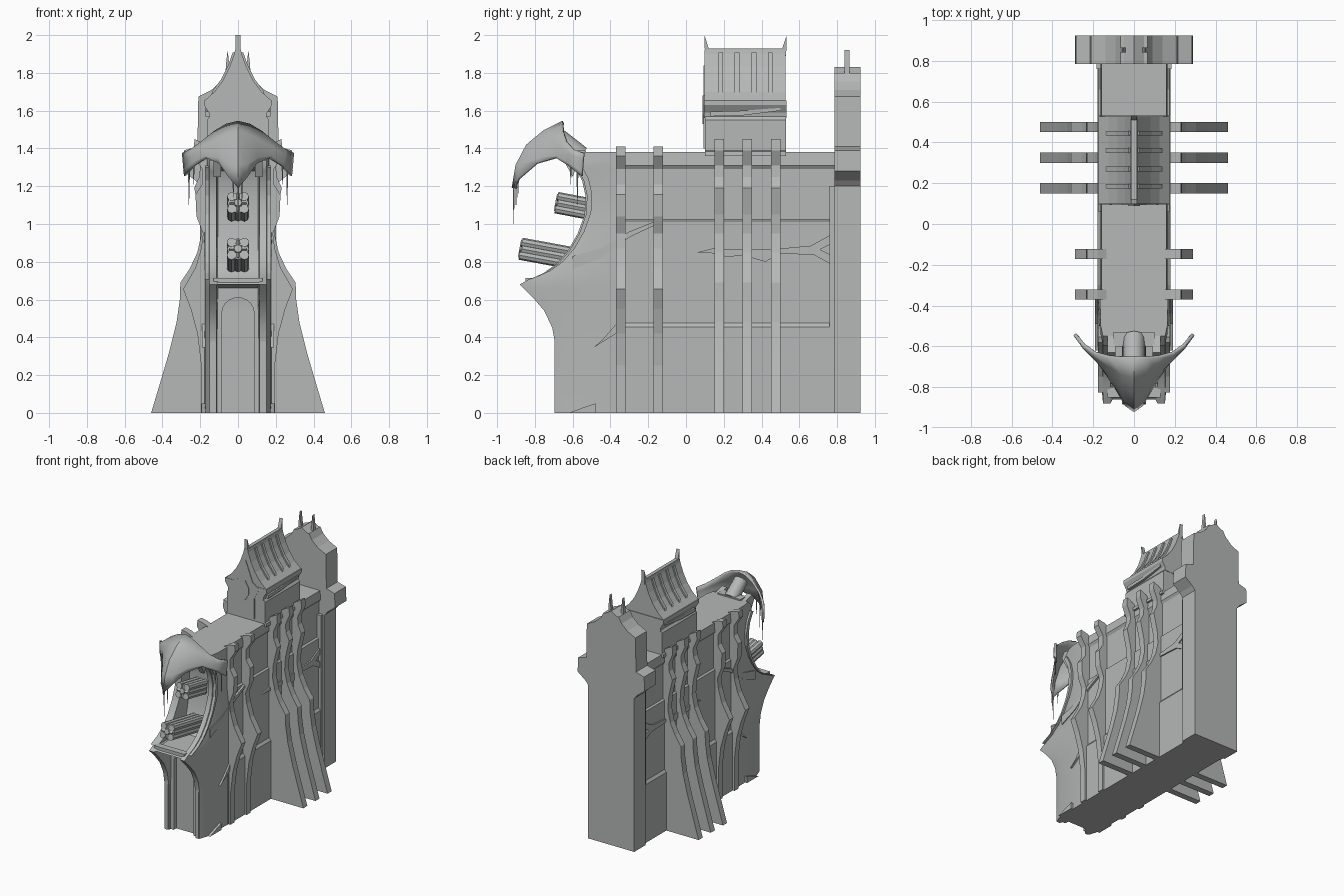
import bpy, bmesh, math
from mathutils import Vector

stone = bpy.data.materials.new("dark_stone")
stone.diffuse_color = (0.46, 0.48, 0.47, 1)


def finish(name, bm):
    bmesh.ops.remove_doubles(bm, verts=bm.verts, dist=0.0001)
    bmesh.ops.recalc_face_normals(bm, faces=bm.faces)
    me = bpy.data.meshes.new(name)
    bm.to_mesh(me)
    bm.free()
    me.materials.append(stone)
    ob = bpy.data.objects.new(name, me)
    bpy.context.collection.objects.link(ob)
    return ob


def smooth(ob, angle):
    bpy.ops.object.select_all(action="DESELECT")
    ob.select_set(True)
    bpy.context.view_layer.objects.active = ob
    bpy.ops.object.shade_smooth_by_angle(angle=math.radians(angle))


def prism(name, pts, a, b, axis="y"):
    """Extrude a flat outline; (x, z) along y, or (y, z) along x."""
    bm = bmesh.new()
    def put(p, t):
        return (p[0], t, p[1]) if axis == "y" else (t, p[0], p[1])
    f = bm.faces.new([bm.verts.new(put(p, a)) for p in pts])
    r = bmesh.ops.extrude_face_region(bm, geom=[f])
    d = Vector((0, b - a, 0)) if axis == "y" else Vector((b - a, 0, 0))
    for v in r["geom"]:
        if isinstance(v, bmesh.types.BMVert):
            v.co += d
    return finish(name, bm)


def sym(half):
    """Mirror a half outline (x >= 0, bottom to top) to a closed outline."""
    return half + [(-x, z) for x, z in reversed(half) if x > 0]


def box(name, x0, x1, y0, y1, z0, z1):
    return prism(name, [(x0, z0), (x1, z0), (x1, z1), (x0, z1)], y0, y1)


def rod(name, p, q, r1, r2, sides=8):
    p, q = Vector(p), Vector(q)
    bm = bmesh.new()
    bmesh.ops.create_cone(bm, cap_ends=True, segments=sides, radius1=r1, radius2=r2, depth=(q - p).length)
    rot = Vector((0, 0, 1)).rotation_difference(q - p).to_matrix()
    for v in bm.verts:
        v.co = rot @ v.co + (p + q) / 2
    return finish(name, bm)


# Main wall with stepped sides
prism("main_wall", sym([(0.18, 0), (0.18, 0.455), (0.165, 0.475), (0.165, 1.015), (0.152, 1.025),
                        (0.152, 1.29), (0.165, 1.31), (0.16, 1.38)]), -0.38, 0.80)
for s in (-1, 1):
    box("rear_pilaster", s * 0.15, s * 0.185, 0.76, 0.80, 0, 1.2)

# Rear slab with flared shoulders and concave top
slab = [(0.2, 0), (0.2, 1.2), (0.225, 1.23), (0.29, 1.28), (0.285, 1.39), (0.215, 1.41), (0.21, 1.675),
        (0.14, 1.71), (0.09, 1.755), (0.065, 1.80), (0.05, 1.80), (0.0, 1.83)]
prism("rear_slab", sym(slab), 0.785, 0.925)
for s in (-1, 1):
    prism("rear_spike", [(s * 0.04, 1.78), (s * 0.068, 1.78), (s * 0.062, 1.86), (s * 0.055, 1.92), (s * 0.048, 1.86)], 0.84, 0.865)

# Buttress fins
big = [(0.1, 0), (0.46, 0), (0.415, 0.15), (0.365, 0.32), (0.325, 0.48), (0.308, 0.6), (0.305, 0.69),
       (0.255, 0.765), (0.215, 0.85), (0.193, 0.95), (0.2, 1.05), (0.232, 1.19), (0.205, 1.25),
       (0.2, 1.31), (0.235, 1.39), (0.23, 1.45), (0.19, 1.43), (0.1, 1.37)]
small = [(0.09, 0), (0.195, 0), (0.195, 0.25), (0.215, 0.42), (0.25, 0.55), (0.29, 0.655),
         (0.225, 0.77), (0.195, 0.87), (0.185, 0.95), (0.22, 1.04), (0.225, 1.155),
         (0.19, 1.21), (0.19, 1.29), (0.235, 1.36), (0.23, 1.41), (0.18, 1.40), (0.09, 1.36)]
for outline, ys in ((big, (0.175, 0.325, 0.475)), (small, (-0.345, -0.147))):
    for y in ys:
        for s in (-1, 1):
            prism("buttress_fin", [(s * x, z) for x, z in outline], y - 0.025, y + 0.025)

# Tower: walls, eaves, concave roof
prism("tower_wall", sym([(0.178, 1.36), (0.175, 1.385), (0.165, 1.39), (0.165, 1.55), (0.15, 1.57)]), 0.1, 0.53)
prism("tower_eaves", sym([(0.15, 1.56), (0.155, 1.59), (0.18, 1.63), (0.18, 1.655)]), 0.095, 0.533)
roof = [(0.18, 1.65), (0.125, 1.70), (0.08, 1.76), (0.045, 1.83), (0.02, 1.90), (0.015, 1.925)]
prism("tower_roof", sym(roof), 0.098, 0.528)
for y in (0.185, 0.27, 0.36, 0.445):
    prism("roof_rib", sym([(0.15, 1.66)] + [(x + 0.008, z + 0.008) for x, z in roof[1:-1]]), y - 0.012, y + 0.012)
prism("roof_ridge", [(0.1, 1.89), (0.53, 1.89), (0.533, 2.0), (0.51, 1.93), (0.12, 1.93), (0.098, 2.0)], -0.014, 0.014, "x")
prism("gable_frame", sym([(0.075, 1.40), (0.075, 1.56), (0.12, 1.64), (0.06, 1.68), (0.03, 1.76), (0, 1.84)]), 0.093, 0.12)
prism("gable_window", sym([(0.0, 1.53), (0.03, 1.58), (0.028, 1.63), (0.0, 1.68)]), 0.088, 0.10)
for s in (-1, 1):
    prism("eaves_carving", [(0.13, 1.57), (0.3, 1.575), (0.5, 1.60), (0.5, 1.615), (0.3, 1.60), (0.13, 1.595)], s * 0.15, s * 0.172, "x")

# Prow: lofted levels of (height, front edge, centre depth)
levels = [(0, -.69, -.64), (.35, -.69, -.64), (.45, -.708, -.64), (.54, -.75, -.64), (.61, -.81, -.64),
          (.66, -.86, -.65), (.68, -.88, -.86), (.705, -.835, -.835), (.715, -.81, -.56), (.74, -.755, -.53),
          (.79, -.685, -.5), (.86, -.625, -.48), (.95, -.573, -.46), (1.05, -.537, -.45), (1.15, -.532, -.45),
          (1.23, -.55, -.46), (1.28, -.578, -.48), (1.30, -.59, -.59), (1.335, -.595, -.595), (1.38, -.55, -.55)]
bm = bmesh.new()
rings = []
for z, yf, yc in levels:
    t = 0.172 if z < 1.0 else 0.165
    half = [(0.105, yc), (0.115, yf), (0.152, yf), (t, max(yf + 0.06, -0.65)), (0.178 if z < 1 else 0.166, -0.33)]
    full = half + [(-x, y) for x, y in reversed(half)]
    rings.append([bm.verts.new((x, y, z)) for x, y in full])
for a, b in zip(rings, rings[1:]):
    for i in range(len(a)):
        j = (i + 1) % len(a)
        bm.faces.new((a[i], a[j], b[j], b[i]))
bm.faces.new(rings[0])
bm.faces.new(rings[-1])
smooth(finish("prow", bm), 28)

# Raised frame around the mouth, and side mouldings
for s in (-1, 1):
    path = [(z, yf) for z, yf, yc in levels[7:18]]
    prism("mouth_frame", [(y + 0.008, z) for z, y in path] + [(y + 0.035, z + 0.01) for z, y in reversed(path)],
          s * 0.12, s * 0.176, "x")
    prism("side_moulding", [(-.6, .83), (-.45, .87), (-.3, .96), (-.15, 1.02), (-.15, 1.0), (-.3, .93), (-.45, .82), (-.6, .76)],
          s * 0.15, s * 0.18, "x")
    prism("base_fillet", [(-.62, 0), (-.48, 0), (-.48, .05), (-.54, .03)], s * 0.16, s * 0.192, "x")
    prism("side_notch", [(-.49, .345), (-.37, .42), (-.37, .47), (-.44, .39)], s * 0.165, s * 0.19, "x")
    # Root-like crack relief
    prism("wall_relief", [(.06, .85), (.14, .87), (.3, .865), (.5, .87), (.66, .885), (.78, .95), (.78, .90), (.71, .865),
                          (.78, .83), (.78, .78), (.68, .835), (.5, .845), (.42, .80), (.3, .835), (.22, .825), (.14, .845)],
          s * 0.155, s * 0.175, "x")
    box("front_pilaster", s * 0.12, s * 0.145, -0.695, -0.65, 0, 0.42)

# Arched front doorway
arc = [(0.085 * math.cos(a), 0.53 + 0.08 * math.sin(a)) for a in [math.pi * i / 10 for i in range(11)]]
prism("front_arch", [(0.115, 0), (0.115, 0.67), (-0.115, 0.67), (-0.115, 0)] + [(-0.085, 0)] + arc[::-1] + [(0.085, 0)], -0.672, -0.63)
box("lower_lip", -0.13, 0.13, -0.85, -0.80, 0.69, 0.715)


# Cannons: octagonal barrel with raised strips and a slotted hub at the muzzle
def cannon(back, tip, r):
    b, t = Vector(back), Vector(tip)
    d = (t - b).normalized()
    side = Vector((1, 0, 0))
    up = d.cross(side).normalized()
    rod("cannon_barrel", b, t, r * 0.85, r * 0.85)
    for k in range(4):
        a = k * math.pi / 2 + math.pi / 4
        o = (side * math.cos(a) + up * math.sin(a)) * r * 0.72
        rod("cannon_strip", b + o, t + o + d * 0.006, r * 0.36, r * 0.36, 8)
    rod("muzzle_hub", t, t + d * 0.012, r * 0.36, r * 0.3)
    for v in (side, up):
        rod("muzzle_spoke", t + d * 0.003 - v * r * 0.7, t + d * 0.003 + v * r * 0.7, r * 0.13, r * 0.13, 4)


cannon((0, -0.5, 0.80), (0, -0.87, 0.868), 0.068)
cannon((0, -0.46, 1.07), (0, -0.68, 1.112), 0.066)

# Curved beak hood: rows from crest to lower edge, half width mirrored
rows = [[(0, -.65, 1.54), (.06, -.652, 1.525), (.12, -.65, 1.49), (.19, -.632, 1.435), (.245, -.595, 1.395), (.29, -.54, 1.375)],
        [(0, -.75, 1.49), (.055, -.735, 1.47), (.11, -.70, 1.44), (.185, -.655, 1.40), (.245, -.605, 1.365), (.288, -.545, 1.345)],
        [(0, -.84, 1.415), (.055, -.80, 1.40), (.105, -.74, 1.39), (.18, -.67, 1.375), (.24, -.61, 1.34), (.285, -.547, 1.31)],
        [(0, -.895, 1.31), (.045, -.865, 1.315), (.10, -.77, 1.35), (.17, -.68, 1.36), (.235, -.615, 1.325), (.282, -.55, 1.28)],
        [(0, -.915, 1.19), (.04, -.885, 1.24), (.095, -.79, 1.32), (.165, -.685, 1.35), (.23, -.62, 1.31), (.28, -.55, 1.255)]]
bm = bmesh.new()
grid = [[bm.verts.new((-x, y, z)) for x, y, z in r[:0:-1]] + [bm.verts.new(p) for p in r] for r in rows]
for a, b in zip(grid, grid[1:]):
    for i in range(len(a) - 1):
        bm.faces.new((a[i], b[i], b[i + 1], a[i + 1]))
hood = finish("beak_hood", bm)
smooth(hood, 35)
m = hood.modifiers.new("thickness", "SOLIDIFY")
m.thickness, m.offset = 0.016, 0

# Hood supports
smooth(rod("hood_neck", (0, -0.56, 1.36), (0, -0.68, 1.46), 0.055, 0.05, 12), 40)
box("hood_seat", -0.1, 0.1, -0.6, -0.53, 1.36, 1.39)
for s in (-1, 1):
    prism("hood_bracket", [(-.60, 1.25), (-.55, 1.38), (-.63, 1.40), (-.66, 1.36)], s * 0.09, s * 0.13, "x")

# Hanging drips
for x, y, z, n in ((0, -.912, 1.22, .22), (.02, -.90, 1.24, .15), (-.025, -.89, 1.24, .10), (.26, -.575, 1.29, .19),
                   (.235, -.61, 1.32, .11), (-.26, -.575, 1.29, .19), (-.235, -.61, 1.32, .11)):
    rod("hanging_drip", (x, y, z), (x, y, z - n), 0.006, 0.001, 5)
